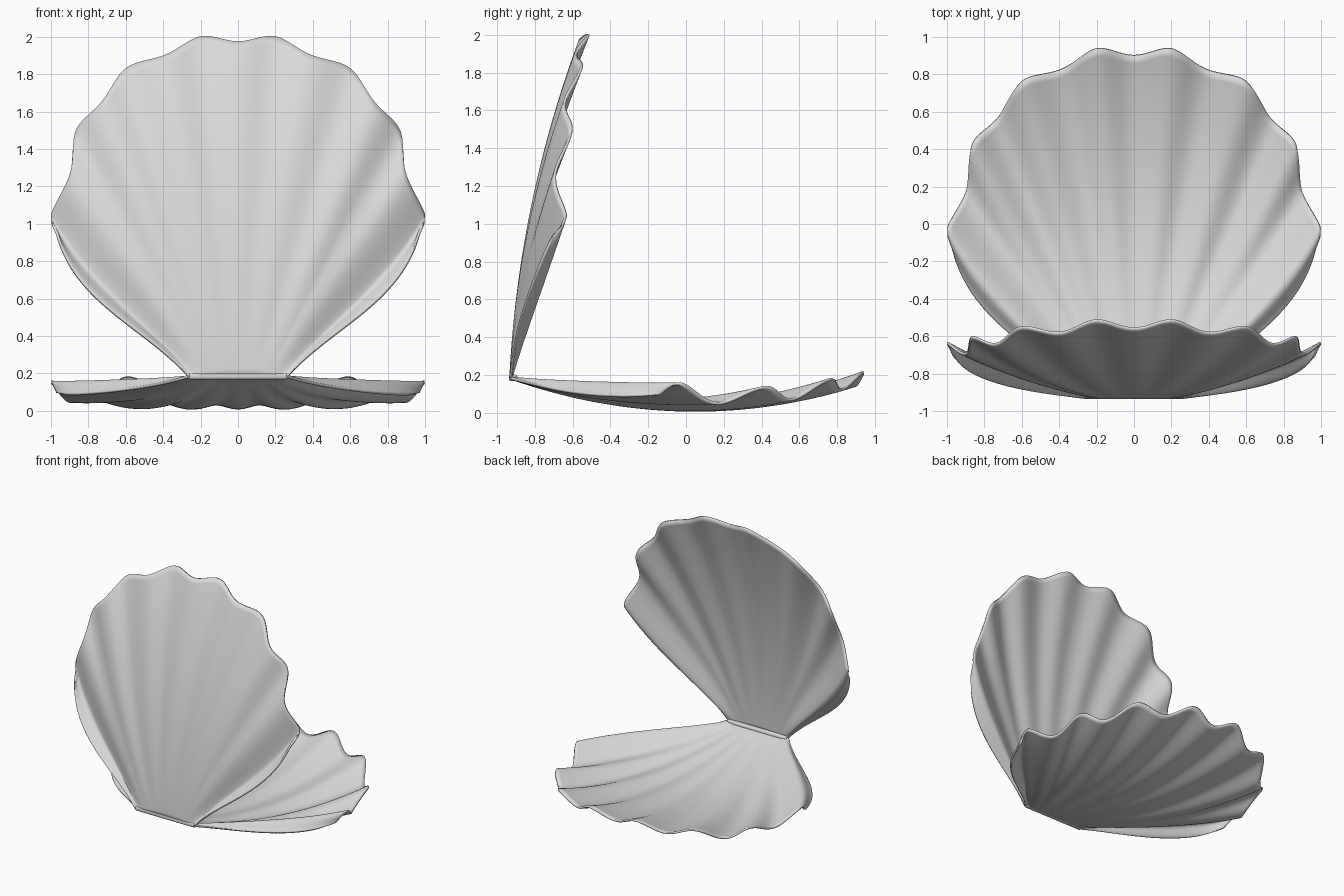
import bpy
import bmesh
from math import sin, cos, pi, radians
from mathutils import Vector

cube = bpy.data.objects.get("Cube")
if cube:
    bpy.data.objects.remove(cube)

# Single shell colour
shell_grey = bpy.data.materials.new("shell_grey")
shell_grey.use_nodes = True
colour = (0.7, 0.7, 0.7, 1)
shell_grey.diffuse_color = colour
shell_grey.node_tree.nodes["Principled BSDF"].inputs["Base Color"].default_value = colour

LENGTH = 1.87
HINGE_HALF = 0.265
STEPS = 8          # alternating notches and tips on each half of the rim
CREST = 7          # step of the outermost tip, followed by the rolled margin
ACROSS, ALONG = 192, 44

# Half of the scalloped rim, alternating notch and tip, from the middle outwards
RIM = [(0, 1.83), (0.2, 1.865), (0.39, 1.755), (0.6, 1.69), (0.735, 1.49),
       (0.865, 1.35), (0.9, 1.1), (0.995, 0.905), (0.972, 0.79), (0.94, 0.66)]


def rim_point(s):
    """Smooth curve through the rim points, mirrored for negative s."""
    k = min(int(abs(s)), STEPS - 1)
    u = abs(s) - k
    first = RIM[k - 1] if k else (-RIM[1][0], RIM[1][1])
    p0, p1, p2, p3 = map(Vector, (first, *RIM[k:k + 3]))
    p = p1 + 0.5 * u * (p2 - p0 + u * (2 * p0 - 5 * p1 + 4 * p2 - p3
                                      + u * (3 * (p1 - p2) + p3 - p0)))
    return Vector((p.x if s >= 0 else -p.x, p.y))


def shell_point(s, t, depth, lift, rib, rib_centre):
    """Point on a valve: x across, v away from the hinge, w towards the inside."""
    p = Vector((HINGE_HALF * s / STEPS, 0)).lerp(rim_point(s), t)
    # Margin bows outwards
    bow = 0.4 * t * t * (1 - t) * (abs(s) / STEPS) ** 6
    p += Vector((bow if s >= 0 else -bow, -bow))
    # Bowl, raised sides and ribs fanning from the hinge
    q = p.y / LENGTH
    beyond = abs(s) - CREST
    a = min(abs(s) / CREST, 1)
    phase = abs(s) - 0.3 * max(beyond, 0)
    w = -4 * depth * q * (1 - q)
    w += lift * a ** 2.2 * t ** 2
    w -= rib * (rib_centre + (1 - rib_centre) * a) * cos(pi * phase) * t ** 1.4
    # Outermost crest stays high all the way from the hinge
    edge = max(0, 1 - (beyond / 1.2 if beyond > 0 else -beyond / 2))
    w += 0.2 * t * (1 - t) * edge ** 2 * (3 - 2 * edge)
    return p.x, p.y, w


def finish(obj):
    obj.data.materials.append(shell_grey)
    bpy.ops.object.select_all(action="DESELECT")
    obj.select_set(True)
    bpy.context.view_layer.objects.active = obj
    for mod in list(obj.modifiers):
        bpy.ops.object.modifier_apply(modifier=mod.name)
    bpy.ops.object.shade_smooth_by_angle(angle=radians(120))


def add_object(name, bm):
    mesh = bpy.data.meshes.new(name)
    bm.to_mesh(mesh)
    bm.free()
    obj = bpy.data.objects.new(name, mesh)
    bpy.context.collection.objects.link(obj)
    return obj


def make_valve(name, shape, place, flip):
    bm = bmesh.new()
    grid = [[bm.verts.new(place(*shell_point(STEPS * (2 * i / ACROSS - 1), j / ALONG, *shape)))
             for j in range(ALONG + 1)] for i in range(ACROSS + 1)]
    for i in range(ACROSS):
        for j in range(ALONG):
            quad = [grid[i][j], grid[i + 1][j], grid[i + 1][j + 1], grid[i][j + 1]]
            bm.faces.new(quad[::-1] if flip else quad)
    bm.normal_update()
    obj = add_object(name, bm)
    solid = obj.modifiers.new("thickness", "SOLIDIFY")
    solid.thickness = 0.015
    solid.offset = -1
    finish(obj)


# Lower valve lies flat, flatter upper valve stands and leans back over it
TILT = radians(12.2)
make_valve("lower_valve", (0.16, 0.085, 0.043, 0.6),
           lambda x, v, w: (x, v - 0.93, w + 0.193), False)
make_valve("upper_valve", (0.075, 0.145, 0.032, 0.4),
           lambda x, v, w: (x, -0.92 + v * sin(TILT) + w * cos(TILT),
                            0.178 + v * cos(TILT) - w * sin(TILT)), True)

# Rounded hinge strip joining both valves
bm = bmesh.new()
bmesh.ops.create_cube(bm, size=1)
bmesh.ops.scale(bm, vec=(2 * HINGE_HALF, 0.045, 0.034), verts=bm.verts)
bmesh.ops.translate(bm, vec=(0, -0.914, 0.185), verts=bm.verts)
hinge = add_object("hinge", bm)
bevel = hinge.modifiers.new("rounding", "BEVEL")
bevel.width = 0.012
bevel.segments = 3
finish(hinge)
